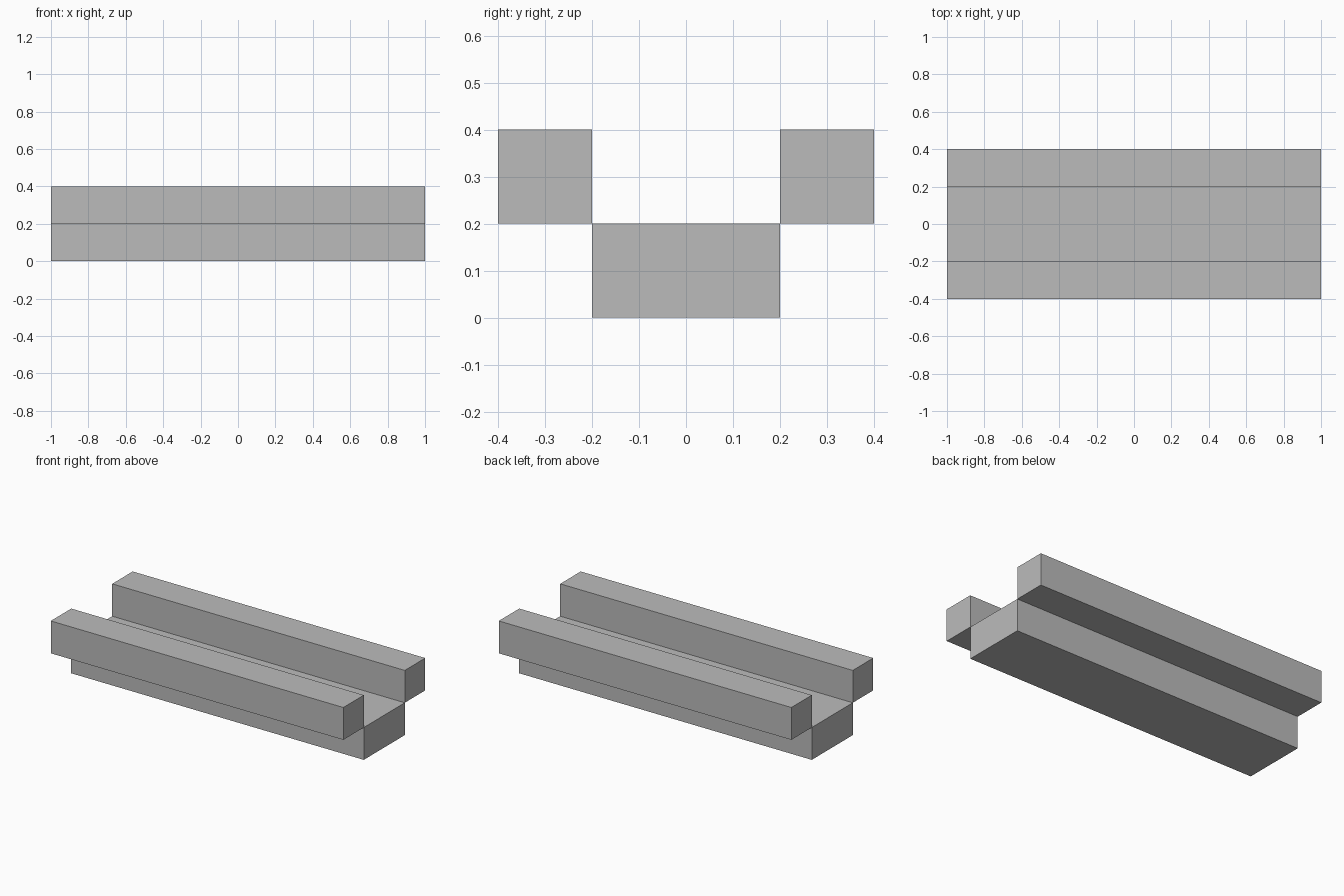
import bpy

if "Cube" in bpy.data.objects:
    bpy.data.objects.remove(bpy.data.objects["Cube"], do_unlink=True)

# Single flat grey
grey = bpy.data.materials.new("plain grey")
grey.use_nodes = True
colour = (0.5, 0.5, 0.5, 1)
grey.diffuse_color = colour
grey.node_tree.nodes["Principled BSDF"].inputs["Base Color"].default_value = colour


def beam(name, y, z, width, height):
    """Square-edged beam running the full length along x."""
    bpy.ops.mesh.primitive_cube_add(size=1, location=(0, y, z))
    obj = bpy.context.object
    obj.name = name
    obj.scale = (2, width, height)
    bpy.ops.object.transform_apply(location=False, rotation=False, scale=True)
    obj.data.materials.append(grey)
    return obj


# Channel floor with a rail along each edge
beam("base", 0, 0.1, 0.4, 0.2)
for name, side in (("front_rail", -1), ("back_rail", 1)):
    beam(name, side * 0.3, 0.3, 0.2, 0.2)
